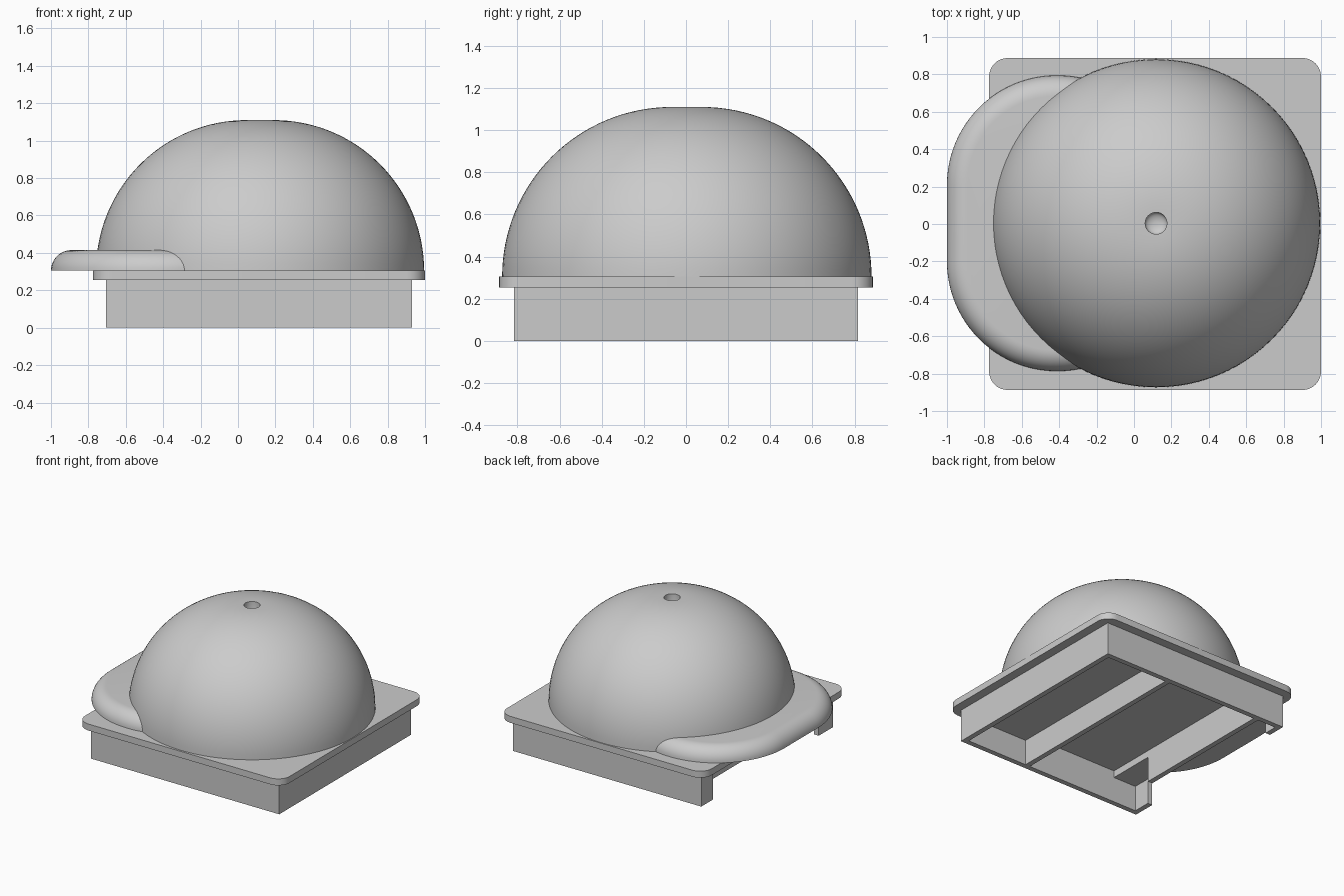
import bpy
import bmesh
from math import sin, cos, pi, radians

cube = bpy.data.objects.get("Cube")
if cube:
    bpy.data.objects.remove(cube)

grey = bpy.data.materials.new("plain_grey")
grey.use_nodes = True
GREY = (0.6, 0.6, 0.6, 1)
grey.diffuse_color = GREY
grey.node_tree.nodes["Principled BSDF"].inputs["Base Color"].default_value = GREY


def finish(name, bm, smooth=False):
    bmesh.ops.remove_doubles(bm, verts=bm.verts, dist=1e-5)
    bmesh.ops.recalc_face_normals(bm, faces=bm.faces)
    mesh = bpy.data.meshes.new(name)
    bm.to_mesh(mesh)
    bm.free()
    mesh.materials.append(grey)
    obj = bpy.data.objects.new(name, mesh)
    bpy.context.collection.objects.link(obj)
    if smooth:
        bpy.ops.object.select_all(action="DESELECT")
        obj.select_set(True)
        bpy.context.view_layer.objects.active = obj
        bpy.ops.object.shade_smooth_by_angle(angle=radians(30))
    return obj


def rounded_stack(name, cx, cy, hx, hy, radius, layers, steps=24):
    """Solid from rounded-rectangle rings; each layer is (inset, z)."""
    bm = bmesh.new()
    rings = []
    for inset, z in layers:
        ring = []
        for q, (sx, sy) in enumerate([(1, 1), (-1, 1), (-1, -1), (1, -1)]):
            for i in range(steps + 1):
                a = (q + i / steps) * pi / 2
                ring.append(bm.verts.new((cx + sx * (hx - radius) + (radius - inset) * cos(a),
                                          cy + sy * (hy - radius) + (radius - inset) * sin(a), z)))
        rings.append(ring)
    n = len(rings[0])
    for lo, hi in zip(rings, rings[1:]):
        for i in range(n):
            j = (i + 1) % n
            bm.faces.new((lo[i], lo[j], hi[j], hi[i]))
    bm.faces.new(rings[0][::-1])
    bm.faces.new(rings[-1])
    return finish(name, bm, True)


def box(name, x0, x1, y0, y1, z0, z1):
    bm = bmesh.new()
    bmesh.ops.create_cube(bm, size=1)
    for v in bm.verts:
        v.co = (x1 if v.co.x > 0 else x0, y1 if v.co.y > 0 else y0, z1 if v.co.z > 0 else z0)
    return finish(name, bm)


def fillet(r, z, steps):
    return [(r * (1 - cos(i / steps * pi / 2)), z + r * sin(i / steps * pi / 2))
            for i in range(steps + 1)]


CX, CEILING, UNDER, TOP = 0.1125, 0.2, 0.254, 0.305

# Base plate
rounded_stack("base_plate", CX, 0, 0.8875, 0.8875, 0.1, [(0, UNDER), (0, TOP)], 8)

# Dome with a small round-bottomed hole in its flat crown
R, HOLE, CROWN = 0.877, 0.058, 1.11
hole = [(R - HOLE, CROWN)]
hole += [(R - HOLE * cos(i / 8 * pi / 2), CROWN - 0.05 - 0.03 * sin(i / 8 * pi / 2))
         for i in range(8)]
rounded_stack("dome", 0.118, 0.004, R, R, R, fillet(CROWN - TOP, TOP, 32) + hole)

# Side lobe with a rounded rim
rounded_stack("side_lobe", -0.41, 0.004, 0.59, 0.79, 0.585, fillet(0.11, TOP, 10))

# Skirt walls, open on one side between two posts
W, T = 0.817, 0.04
X0, X1, INNER = CX - W, CX + W, W - T
box("right_end_wall", X1 - T, X1, -W, W, 0, UNDER)
for s, side, post in ((-1, "front", 0.18), (1, "back", 0.145)):
    a, b = sorted((s * W, s * INNER))
    box(side + "_wall", X0, X1 - T, a, b, 0, UNDER)
    a, b = sorted((s * INNER, s * (W - post)))
    box(side + "_post", X0, X0 + T, a, b, 0, CEILING)

# Ribs across the recess, the second one cut away near the front
RIB_A, RIB_B = 0.36, -0.465
box("middle_rib", RIB_A - T, RIB_A, -INNER, INNER, 0, UNDER)
box("side_rib", RIB_B - T, RIB_B, -0.4, INNER, 0, CEILING)

# Lower ceilings of the two outer bays; the middle bay reaches up to the plate
box("right_bay_ceiling", RIB_A, X1 - T, -INNER, INNER, CEILING, UNDER)
box("open_bay_ceiling", X0, RIB_B, -INNER, INNER, CEILING, UNDER)
